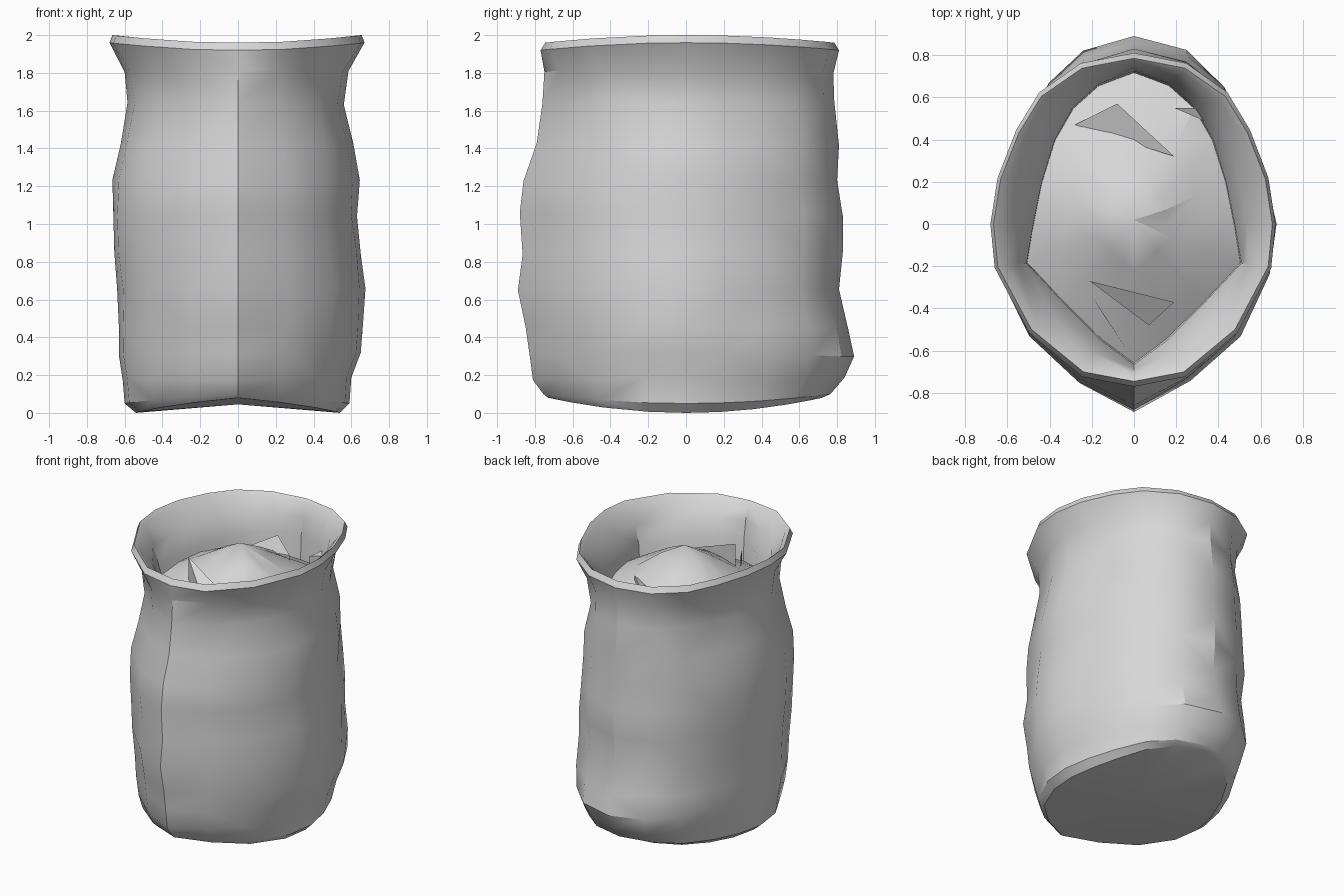
import bpy, bmesh, math, random
from mathutils import Vector

random.seed(4)
if "Cube" in bpy.data.objects:
    bpy.data.objects.remove(bpy.data.objects["Cube"], do_unlink=True)

grey = (0.68, 0.68, 0.68, 1)
cloth = bpy.data.materials.new("plain grey")
cloth.use_nodes = True
cloth.diffuse_color = grey
cloth.node_tree.nodes["Principled BSDF"].inputs["Base Color"].default_value = grey


def finish(name, bm, angle):
    """Turn a bmesh into a shaded object."""
    mesh = bpy.data.meshes.new(name)
    bmesh.ops.triangulate(bm, faces=bm.faces[:])
    bm.to_mesh(mesh)
    bm.free()
    obj = bpy.data.objects.new(name, mesh)
    bpy.context.collection.objects.link(obj)
    mesh.materials.append(cloth)
    bpy.ops.object.select_all(action="DESELECT")
    obj.select_set(True)
    bpy.context.view_layer.objects.active = obj
    bpy.ops.object.shade_smooth_by_angle(angle=math.radians(angle))


def full_plan(half):
    """Mirror the half outline, front to back, across x = 0."""
    return half + [(-x, y) for x, y in reversed(half[1:-1])]


def bridge(bm, loops):
    for low, high in zip(loops, loops[1:]):
        for j in range(len(low)):
            k = (j + 1) % len(low)
            bm.faces.new((low[j], low[k], high[k], high[j]))


def fan(bm, loop, centre):
    for j, vert in enumerate(loop):
        bm.faces.new((vert, loop[(j + 1) % len(loop)], centre))


# Outlines of unit size: seamed body, rounder mouth, egg-shaped lining
body_plan = full_plan([(0, -1), (.4, -.84), (.75, -.6), (.96, -.27), (1, 0),
                       (.94, .25), (.82, .5), (.64, .75), (.38, .92), (0, 1)])
mouth_plan = full_plan([(0, -1), (.36, -.94), (.73, -.67), (.97, -.27), (1, 0),
                        (.95, .27), (.82, .55), (.66, .77), (.37, .94), (0, 1)])
lining_plan = full_plan([(0, -1), (.3, -.82), (.65, -.55), (1, -.28), (.93, 0),
                         (.85, .27), (.73, .55), (.56, .76), (.33, .91), (0, 1)])

# Sack wall: height, right width, left width, front, back, end sag
outer_rings = [
    (.0, .54, .54, .73, .72, -.08),
    (.05, .60, .59, .755, .765, -.05),
    (.18, .61, .60, .81, .84, 0),
    (.31, .63, .65, .83, .89, 0),
    (.45, .63, .66, .85, .86, 0),
    (.66, .64, .675, .89, .81, 0),
    (.85, .655, .65, .865, .83, 0),
    (1.05, .66, .63, .88, .83, 0),
    (1.23, .665, .645, .86, .80, 0),
    (1.42, .62, .61, .79, .81, 0),
    (1.64, .585, .56, .76, .785, 0),
    (1.8, .60, .585, .75, .78, 0),
    (1.96, .68, .67, .77, .81, .04),
    (2.0, .665, .655, .745, .785, .04),
]
# Lining, from the lip down into the sack
inner_rings = [
    (1.97, .63, .62, .715, .765, .03),
    (1.85, .56, .55, .685, .74, .01),
    (1.72, .51, .51, .665, .725, 0),
    (1.4, .50, .49, .65, .71, 0),
]

bm = bmesh.new()
loops = []
for i, (z, right, left, front, back, sag) in enumerate(outer_rings + inner_rings):
    loop = []
    inside = i >= len(outer_rings)
    base_plan = lining_plan if inside else body_plan
    blend = min(max((z - 1.7) / .25, 0), 1)
    creased = .1 < z < 1.9 and not inside
    for a, b in zip(base_plan, mouth_plan):
        nx, ny = Vector(a).lerp(Vector(b), blend)
        x = nx * (left if nx > 0 else right)
        y = ny * (back if ny > 0 else front)
        # Crumple the cloth away from the seams and the widest points
        wobble = 1
        if creased and 0.1 < abs(nx) < 0.99:
            wobble += random.uniform(-.011, .011)
        # Side pleats in the upper body
        if creased and z > 1.2 and abs(ny + .27) < .02:
            wobble -= .02
        rise = random.uniform(-.012, .012) if creased else 0
        loop.append(bm.verts.new((x * wobble, y * wobble, z - sag * ny * ny + rise)))
    loops.append(loop)
bridge(bm, loops)
fan(bm, loops[0][::-1], bm.verts.new((0, 0, .045)))
finish("sack", bm, 30)


# Cone-shaped heap of contents
def heap_height(x, y):
    return 1.93 - .55 * math.hypot(x, y - .02)


bm = bmesh.new()
loops = []
for size in (1.03, .7, .35):
    loop = []
    for nx, ny in lining_plan:
        x, y = nx * .5 * size, ny * (.71 if ny > 0 else .65) * size
        loop.append(bm.verts.new((x, y, heap_height(x, y) + random.uniform(-.012, .012))))
    loops.append(loop)
bridge(bm, loops)
fan(bm, loops[-1], bm.verts.new((0, .02, 1.93)))
finish("contents_heap", bm, 20)


# Pointed folds standing out of the heap: corner x, y and lift above the heap
def fold(name, corners):
    bm = bmesh.new()
    tops = [bm.verts.new((x, y, heap_height(x, y) + lift)) for x, y, lift in corners]
    feet = [bm.verts.new((x, y, heap_height(x, y) - .05)) for x, y, lift in corners]
    bridge(bm, [feet, tops])
    bm.faces.new(tops)
    bm.faces.new(list(reversed(feet)))
    bmesh.ops.recalc_face_normals(bm, faces=bm.faces[:])
    finish(name, bm, 20)


fold("back_fold", [(-.28, .47, .01), (.19, .32, .04), (-.08, .57, .13)])
fold("front_fold", [(-.21, -.27, .15), (.07, -.48, .03), (.19, -.37, .02)])
fold("front_corner_fold", [(-.2, -.34, .06), (-.15, -.42, .04), (-.03, -.6, .08)])
fold("side_fold", [(.19, .55, .06), (.33, .49, .13), (.29, .55, .15)])
